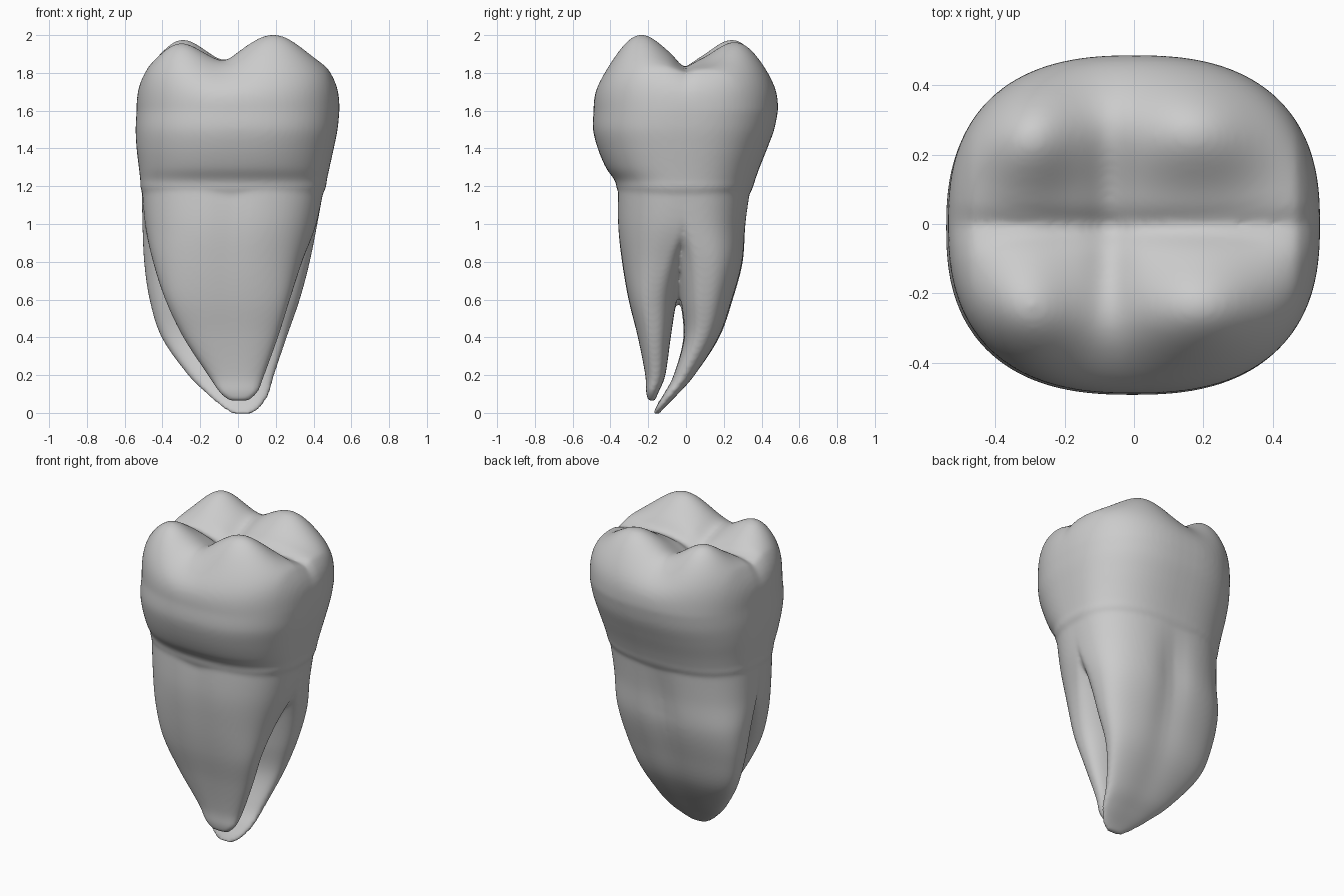
import bpy
import bmesh
from math import sin, cos, pi, exp, copysign
from mathutils import Vector

SIDES = 80
RIM_Z = 1.6

cube = bpy.data.objects.get("Cube")
if cube:
    bpy.data.objects.remove(cube, do_unlink=True)

# Section rows: height, x min, x max, y min, y max, y of the widest line
CROWN = [(1.6, -.537, .537, -.489, .487, 0), (1.5, -.542, .527, -.492, .467, -.01),
         (1.4, -.537, .507, -.467, .43, -.01), (1.3, -.525, .485, -.425, .39, -.01),
         (1.23, -.517, .47, -.377, .365, -.01), (1.18, -.512, .46, -.364, .348, -.01),
         (1.08, -.46, .4, -.32, .29, -.01)]
FRONT_ROOT = [(1.22, -.51, .46, -.363, .1, -.01), (1, -.493, .415, -.366, .06, -.03),
              (.8, -.45, .34, -.343, .005, -.12), (.6, -.385, .275, -.307, -.045, -.18),
              (.4, -.29, .212, -.257, -.078, -.17), (.2, -.16, .14, -.217, -.108, -.16),
              (.11, -.1, .105, -.212, -.145, -.18), (.062, -.045, .055, -.2, -.165, -.18)]
BACK_ROOT = [(1.22, -.51, .46, -.1, .347, -.01), (1, -.506, .42, -.08, .323, .02),
             (.8, -.497, .38, -.06, .307, .09), (.6, -.468, .327, -.035, .252, .1),
             (.4, -.405, .258, -.017, .18, .08), (.2, -.265, .192, -.07, .05, -.01),
             (.1, -.165, .165, -.12, -.04, -.08), (.03, -.085, .12, -.16, -.11, -.135),
             (-.007, -.025, .07, -.175, -.143, -.16)]

# Cusps: x, y, height, x spread
CUSPS = [(.2, -.26, .23, .25), (-.32, -.27, .195, .18),
         (-.31, .28, .22, .18), (.18, .29, .195, .24)]


def smooth_rows(rows, steps=6):
    """Catmull-Rom interpolation between section rows."""
    rows = [Vector(r) for r in rows]
    out = []
    for i in range(len(rows) - 1):
        a, b, c = rows[max(i - 1, 0)], rows[i], rows[i + 1]
        d = rows[min(i + 2, len(rows) - 1)]
        for k in range(steps):
            t = k / steps
            out.append(b + t / 2 * ((c - a) + t * ((2 * a - 5 * b + 4 * c - d)
                                                   + t * (3 * (b - c) + d - a))))
    return out + [rows[-1]]


def section(row, dent=0, power=2.5):
    """Rounded-square ring, optionally hollowed down the middle."""
    z, x0, x1, y0, y1, mid = row
    ring = []
    for i in range(SIDES):
        a = 2 * pi * i / SIDES
        c, s = [copysign(abs(v) ** (2 / power), v) for v in (cos(a), sin(a))]
        x = (x0 + x1) / 2 + c * (x1 - x0) / 2
        hollow = 1 - dent * exp(-((x + .04) / .1) ** 2)
        depth = y1 - mid if s > 0 else mid - y0
        ring.append(Vector((x, mid + s * hollow * depth, z)))
    return ring


def loft(bm, rings):
    """Skin closed rings from top to bottom and cap both ends."""
    loops = [[bm.verts.new(p) for p in ring] for ring in rings]
    for upper, lower in zip(loops, loops[1:]):
        for i in range(SIDES):
            j = (i + 1) % SIDES
            bm.faces.new((upper[i], lower[i], lower[j], upper[j]))
    bm.faces.new(loops[0])
    bm.faces.new(loops[-1][::-1])


def chewing_height(x, y):
    """Four cusps, end ridges, and a cross of grooves."""
    h = 1.8 + .1 * min(1, (x / .47) ** 4)
    for cx, cy, tall, wide in CUSPS:
        h += tall * exp(-((x - cx) / wide) ** 2 - ((y - cy) / .2) ** 2)
    h -= .035 * exp(-((y + .01) / .045) ** 2)
    h -= .03 * exp(-((x + .07) / .06) ** 2 - (y / .3) ** 4)
    return h


def chewing_rings(rim, steps=40):
    """Rings growing from the centre out to the rim of the crown."""
    centre = sum(rim, Vector()) / len(rim)
    rings = []
    for k in range(1, steps):
        size = sin(pi / 2 * k / steps)
        rise = (1 - size ** 3) ** (1 / 3)
        ring = []
        for p in rim:
            q = centre + size * (p - centre)
            q.z = RIM_Z + rise * (chewing_height(q.x, q.y) - RIM_Z)
            ring.append(q)
        rings.append(ring)
    return rings


bm = bmesh.new()
# Crown
body = [section(r) for r in smooth_rows(CROWN)]
loft(bm, chewing_rings(body[0]) + body)
# Two flattened roots, merging into one trunk under the crown
loft(bm, [section(r, .03) for r in smooth_rows(FRONT_ROOT)])
loft(bm, [section(r, .1 * min(1, max(0, 1.2 - r[0]) * 3))
          for r in smooth_rows(BACK_ROOT)])
bmesh.ops.recalc_face_normals(bm, faces=bm.faces)
mesh = bpy.data.meshes.new("tooth")
bm.to_mesh(mesh)
bm.free()

tooth = bpy.data.objects.new("tooth", mesh)
bpy.context.collection.objects.link(tooth)

# Fuse the parts into one soft skin
fuse = tooth.modifiers.new("fuse", 'REMESH')
fuse.mode = 'VOXEL'
fuse.voxel_size = .012
fuse.use_smooth_shade = True
soften = tooth.modifiers.new("soften", 'SMOOTH')
soften.factor = .5
soften.iterations = 8

grey = bpy.data.materials.new("plain grey")
grey.use_nodes = True
colour = (.6, .6, .6, 1)
grey.diffuse_color = colour
grey.node_tree.nodes["Principled BSDF"].inputs["Base Color"].default_value = colour
mesh.materials.append(grey)
